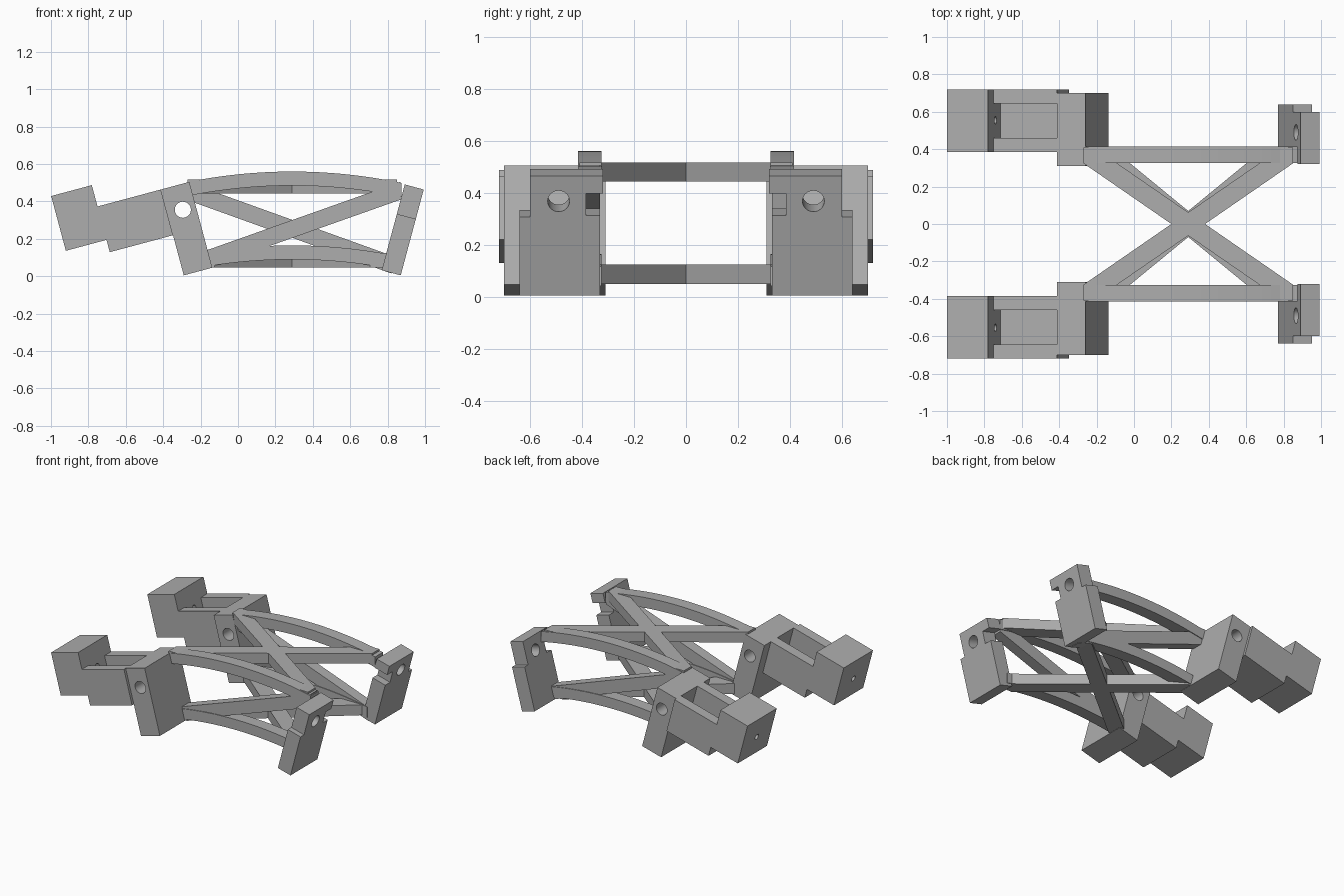
import bpy, bmesh, math
from mathutils import Vector

if "Cube" in bpy.data.objects:
    bpy.data.objects.remove(bpy.data.objects["Cube"])

grey = bpy.data.materials.new("plain_grey")
grey.use_nodes = True
grey.diffuse_color = (0.42, 0.42, 0.42, 1)
grey.node_tree.nodes["Principled BSDF"].inputs["Base Color"].default_value = (0.42, 0.42, 0.42, 1)

TILT = math.radians(15)
CX = 0.29  # middle of the truss


def prism(name, pts, lo, hi, place):
    """Extrude a 2D outline from lo to hi; place maps (a, b, depth) to the world."""
    bm = bmesh.new()
    face = bm.faces.new([bm.verts.new(place(a, b, lo)) for a, b in pts])
    ext = bmesh.ops.extrude_face_region(bm, geom=[face])["geom"]
    shift = place(0, 0, hi) - place(0, 0, lo)
    bmesh.ops.translate(bm, vec=shift, verts=[g for g in ext if isinstance(g, bmesh.types.BMVert)])
    bmesh.ops.recalc_face_normals(bm, faces=bm.faces[:])
    mesh = bpy.data.meshes.new(name)
    bm.to_mesh(mesh)
    bm.free()
    mesh.materials.append(grey)
    obj = bpy.data.objects.new(name, mesh)
    bpy.context.collection.objects.link(obj)
    return obj


def cut(obj, *cutters):
    """Subtract the cutters, bake the result and drop the helpers."""
    for c in cutters:
        c.hide_render = True
        m = obj.modifiers.new("cut", "BOOLEAN")
        m.operation, m.solver, m.object = "DIFFERENCE", "EXACT", c
    dg = bpy.context.evaluated_depsgraph_get()
    baked = bpy.data.meshes.new_from_object(obj.evaluated_get(dg))
    obj.modifiers.clear()
    obj.data = baked
    for c in cutters:
        bpy.data.objects.remove(c)
    bpy.ops.object.select_all(action="DESELECT")
    obj.select_set(True)
    bpy.context.view_layer.objects.active = obj
    bpy.ops.object.shade_smooth_by_angle(angle=math.radians(30))


def circle(a, b, r, n=32):
    return [(a + r * math.cos(2 * math.pi * i / n), b + r * math.sin(2 * math.pi * i / n)) for i in range(n)]


def rect(a0, a1, b0, b1):
    return [(a0, b0), (a1, b0), (a1, b1), (a0, b1)]


def frame(x, z, tilt):
    """Tilted frame in the xz plane: u along the tilt, v up, y unchanged."""
    c, s = math.cos(tilt), math.sin(tilt)
    return lambda u, v, y: Vector((x + u * c - v * s, y, z + u * s + v * c))


def side_view(x, z, y):
    return Vector((x, y, z))


def plan_view(x, y, z):
    return Vector((x, y, z))


rear = frame(-0.29, 0.005, TILT)
nose = frame(0.87, 0.005, -TILT)


def arch(name, top, x0, x1, y0, y1, n=24):
    """Gently bowed strip of constant height."""
    xs = [x0 + (x1 - x0) * i / n for i in range(n + 1)]
    bow = [(x, top - (x - CX) ** 2 / 5.6) for x in xs]
    obj = prism(name, bow + [(x, z - 0.075) for x, z in reversed(bow)], y0, y1, side_view)
    return obj


for side, s in (("left", 1), ("right", -1)):
    # mounting block with a cross hole
    block = prism(side + "_mounting_block", rect(0, 0.158, 0, 0.475), s * 0.31, s * 0.70, rear)
    cut(block, prism("hole", circle(0.086, 0.34, 0.043), s * 0.2, s * 0.8, rear))

    # stepped housing with an open pocket and a small shaft hole
    outline = [(-0.575, 0.29), (-0.35, 0.29), (-0.35, 0.222), (0, 0.222),
               (0, 0.475), (-0.35, 0.475), (-0.35, 0.593), (-0.575, 0.593)]
    housing = prism(side + "_housing", outline, s * 0.385, s * 0.72, rear)
    pocket = prism("pocket", rect(-0.35, 0.02, 0.333, 0.55), s * 0.46, s * 0.645, rear)
    shaft = prism("shaft", circle(s * 0.555, 0.435, 0.02), -0.65, -0.3,
                  lambda y, v, u: rear(u, v, y))
    cut(housing, pocket, shaft)

    # end bracket with outer ledge, inner notch and hole
    profile = [(0.33, 0), (0.64, 0), (0.64, 0.312), (0.60, 0.312), (0.60, 0.475),
               (0.32, 0.475), (0.32, 0.405), (0.385, 0.405), (0.385, 0.318), (0.33, 0.318)]
    across = lambda y, v, u: nose(u, v, y)
    bracket = prism(side + "_end_bracket", [(s * y, v) for y, v in profile], -0.105, 0, across)
    cut(bracket, prism("hole", circle(s * 0.49, 0.375, 0.042), -0.2, 0.1, across))

    # bowed rails
    arch(side + "_upper_rail", 0.56, -0.26, 0.875, s * 0.325, s * 0.415)
    arch(side + "_lower_rail", 0.165, -0.19, 0.81, s * 0.325, s * 0.415)


# side braces, rising forward on one side and falling on the other
def brace(name, x0, z0, x1, z1, y0, y1, half=0.048):
    prism(name, [(x0, z0 - half), (x1, z1 - half), (x1, z1 + half), (x0, z0 + half)], y0, y1, side_view)


brace("right_side_brace", -0.19, 0.083, 0.87, 0.458, -0.41, -0.33)
brace("left_side_brace", -0.25, 0.448, 0.82, 0.063, 0.33, 0.41)


# flat crossed braces joining the two sides
def cross(name, slope, half_w, reach, z0, z1, edge=0.41):
    arm = [(reach, slope * (reach - half_w)), (reach, edge), (edge / slope - half_w, edge)]
    bar = arm + [(-x, -y) for x, y in arm]
    for label, s in (("first", 1), ("second", -1)):
        prism(f"{name}_{label}_bar", [(CX + x, s * y) for x, y in bar], z0, z1, plan_view)


cross("upper_cross", 0.69, 0.09, 0.56, 0.443, 0.517)
cross("lower_cross", 0.82, 0.085, 0.52, 0.048, 0.124)
